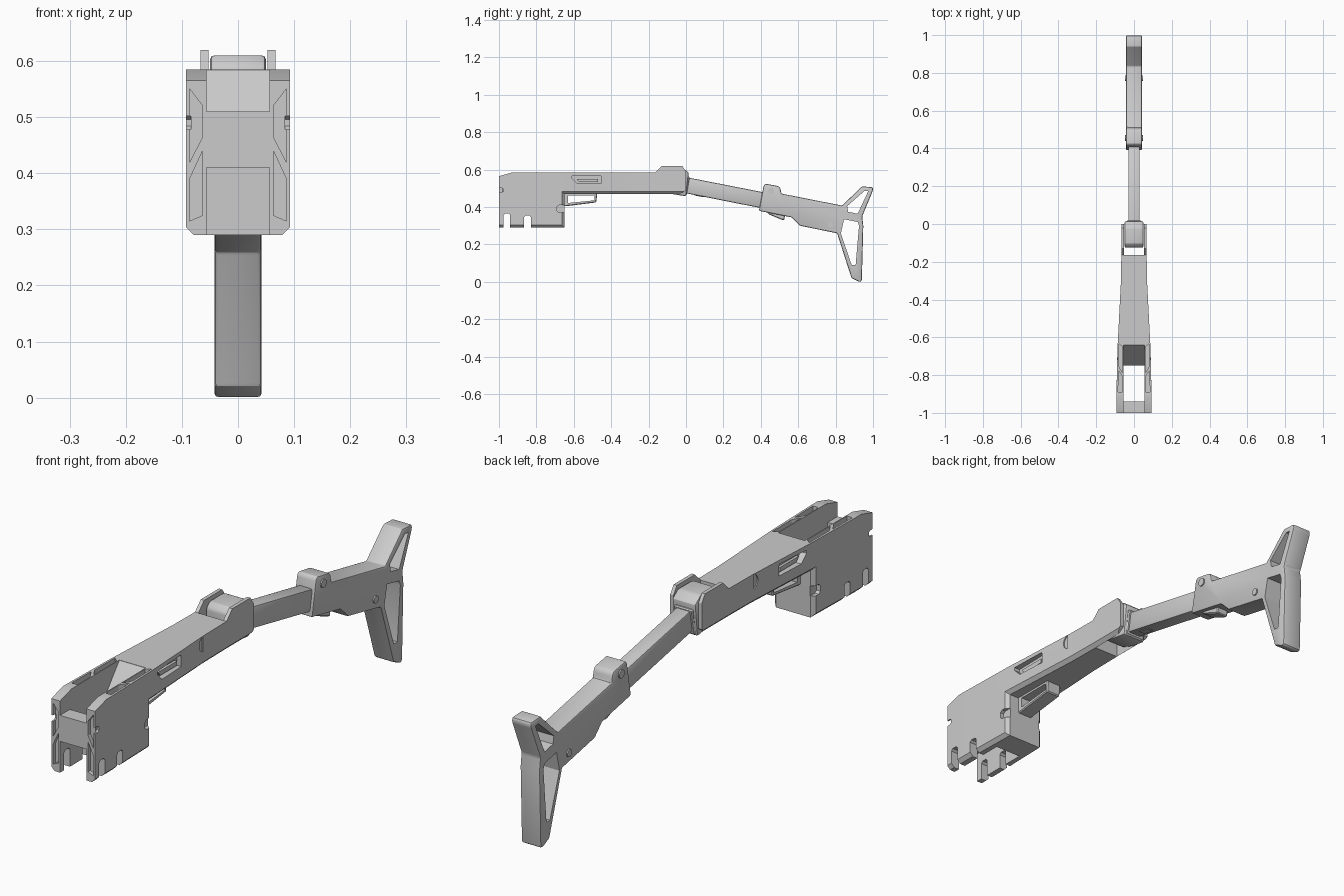
import bpy, bmesh, math
from mathutils import Vector

if "Cube" in bpy.data.objects:
    bpy.data.objects.remove(bpy.data.objects["Cube"])


def finish(bm, name):
    bmesh.ops.recalc_face_normals(bm, faces=bm.faces)
    me = bpy.data.meshes.new(name)
    bm.to_mesh(me)
    bm.free()
    ob = bpy.data.objects.new(name, me)
    bpy.context.collection.objects.link(ob)
    return ob


def prism(name, pts, lo, hi, axis='x', bevel=0, pick=lambda a, b: True, seg=1, half_width=None, splits=()):
    """Extrude a 2D outline along an axis; x: (y,z)  y: (x,z)  z: (x,y)."""
    place = {'x': lambda p, t: (t, p[0], p[1]),
             'y': lambda p, t: (p[0], t, p[1]),
             'z': lambda p, t: (p[0], p[1], t)}[axis]
    bm = bmesh.new()
    f = bm.faces.new([bm.verts.new(place(p, lo)) for p in pts])
    r = bmesh.ops.extrude_face_region(bm, geom=[f])
    d = Vector(place((0, 0), hi - lo))
    bmesh.ops.translate(bm, vec=d, verts=[v for v in r['geom'] if isinstance(v, bmesh.types.BMVert)])
    bmesh.ops.recalc_face_normals(bm, faces=bm.faces)
    for y in splits:
        bmesh.ops.bisect_plane(bm, geom=bm.verts[:] + bm.edges[:] + bm.faces[:],
                               plane_co=(0, y, 0), plane_no=(0, 1, 0), dist=1e-5)
    if half_width:
        for v in bm.verts:
            v.co.x = math.copysign(half_width(v.co.y), v.co.x)
    if bevel:
        es = [e for e in bm.edges if e.calc_face_angle(0) > 0.4 and pick(e.verts[0].co, e.verts[1].co)]
        bmesh.ops.bevel(bm, geom=es, offset=bevel, segments=seg, profile=0.5, affect='EDGES', clamp_overlap=True)
    return finish(bm, name)


def disc(name, y, z, r, lo, hi, n=20):
    pts = [(y + r * math.cos(i * math.tau / n), z + r * math.sin(i * math.tau / n)) for i in range(n)]
    return prism(name, pts, lo, hi)


def rect(a0, a1, b0, b1):
    return [(a0, b0), (a1, b0), (a1, b1), (a0, b1)]


def cut(ob, *cutters):
    for c in cutters:
        c.hide_render = True
        m = ob.modifiers.new('cut', 'BOOLEAN')
        m.operation, m.solver, m.object = 'DIFFERENCE', 'EXACT', c
        bpy.context.view_layer.objects.active = ob
        bpy.ops.object.modifier_apply(modifier=m.name)
        bpy.data.objects.remove(c)


def width(y):
    stations = [(-1, .093), (-.9, .093), (-.65, .087), (-.3, .069), (-.16, .067), (.1, .067)]
    for (a, wa), (b, wb) in zip(stations, stations[1:]):
        if y <= b:
            return wa + (wb - wa) * max(0, y - a) / (b - a)
    return .067


# Main body: side profile, tapered in plan, chamfered underneath
body = prism('main_body', [
    (-1, .29), (-1, .565), (-.93, .585), (-.165, .585), (-.13, .62), (-.02, .62), (0, .59),
    (0, .49), (-.03, .47), (-.65, .47), (-.65, .29)], -.09, .09,
    bevel=.014, pick=lambda a, b: max(a.z, b.z) < .475 and abs(a.x - b.x) < .05,
    half_width=width, splits=(-.9, -.65, -.3, -.165))

# Front channel with sloped rear ramp, leaving a cross block at the front
cut(body, prism('channel', [
    (-1.1, .2), (-1.1, .41), (-.94, .41), (-.94, .51), (-1.1, .51), (-1.1, .7),
    (-.64, .7), (-.64, .584), (-.75, .45), (-.75, .2)], -.056, .056))
# Hinge opening between the rear cheeks
cut(body, prism('opening', rect(-.165, .1, .4, .7), -.053, .053))
# Bottom slots and rear notch
for y0, y1, top in ((-.975, -.94, .365), (-.865, -.83, .355)):
    cut(body, prism('slot', [(y0, .2), (y0, top - .008), (y0 + .008, top), (y1 - .008, top),
                             (y1, top - .008), (y1, .2)], -.2, .2))
for s in (1, -1):
    def side(pts, a, b, axis='x'):
        """Cutter on one side of the body."""
        if axis == 'x':
            return prism('pocket', pts, *sorted((s * a, s * b)))
        return prism('pocket', [(s * p, q) for p, q in pts], a, b, axis)

    cut(body,
        # Front face pockets
        side([(.086, .55), (.063, .52), (.063, .465), (.086, .42)], -1.1, -.985, 'y'),
        side([(.063, .44), (.086, .39), (.086, .315), (.063, .325)], -1.1, -.985, 'y'),
        # Top edge pockets
        side([(.06, -.65), (.079, -.635), (.08, -.755), (.06, -.79)], .56, .7, 'z'),
        side([(.06, -.81), (.082, -.775), (.084, -.89), (.06, -.89)], .56, .7, 'z'),
        # Flank window, rear notch and front notch
        side([(-.61, .567), (-.46, .57), (-.455, .565), (-.455, .525), (-.58, .525), (-.61, .555)], .06, .2),
        side([(-.6, .372), (-.68, .372), (-.69, .38), (-.69, .402), (-.68, .41), (-.6, .41)], .072, .2),
        side([(-1.1, .478), (-.985, .478), (-.977, .484), (-.977, .496), (-.985, .502), (-1.1, .502)], .084, .2))
    # Thin curved relief on each flank
    arc = [(-.30 + .036 * math.cos(math.radians(a)), .555 + .032 * math.sin(math.radians(a)))
           for a in range(110, 251, 20)]
    cut(body, side(arc, .066, .2))
    # Raised lip in the flank window
    prism('window_lip', [(-.57, .533), (-.47, .533), (-.47, .55), (-.585, .55)],
          *sorted((s * .058, s * .07)))

# Lower guard loop
guard = prism('lower_guard', [(-.66, .475), (-.48, .475), (-.475, .465), (-.48, .425), (-.64, .405), (-.66, .405)],
              -.032, .032, bevel=.004)
cut(guard, prism('hole', [(-.63, .462), (-.488, .462), (-.488, .436), (-.63, .422)], -.1, .1))

# Hinge block
prism('hinge_block', [(-.125, .49), (-.125, .59), (-.105, .61), (-.02, .61), (.015, .585),
                      (0, .458), (-.065, .468)], -.05, .05, bevel=.008, seg=2)
prism('hinge_collar', [(-.01, .57), (.02, .563), (.003, .462), (-.02, .465)], -.04, .04, bevel=.004)

# Sloping arm and its small stop
prism('arm', [(-.01, .562), (.45, .472), (.435, .388), (-.02, .478)], -.03, .03, bevel=.007, seg=2)
prism('arm_stop', [(.04, .475), (.10, .463), (.098, .452), (.045, .462)], -.015, .015, bevel=.002)

# Stock with forked rear pad
stock = prism('stock', [
    (.39, .38), (.415, .515), (.425, .525), (.495, .512), (.505, .50), (.51, .472), (.835, .408),
    (.94, .51), (.998, .507), (1, .49), (.942, .35), (.948, .30), (.94, .004), (.927, 0),
    (.885, .02), (.808, .26), (.61, .30), (.565, .345)], -.042, .042, bevel=.01, seg=2)
cut(stock,
    prism('hole', [(.974, .485), (.955, .487), (.862, .405), (.867, .375), (.918, .364)], -.2, .2),
    prism('hole', [(.845, .335), (.918, .32), (.925, .30), (.907, .09), (.886, .09), (.828, .258)], -.2, .2))
disc('front_pin', .455, .488, .016, -.047, .047)
disc('rear_pin', .772, .305, .014, -.047, .047)

# Release lever under the stock
prism('release_lever', [(.43, .385), (.44, .362), (.51, .333), (.525, .33), (.53, .36)], -.025, .025, bevel=.004)

# Smooth the rounded edges, keep creases
for ob in bpy.data.objects:
    ob.select_set(True)
bpy.context.view_layer.objects.active = body
bpy.ops.object.shade_smooth_by_angle(angle=math.radians(25))
